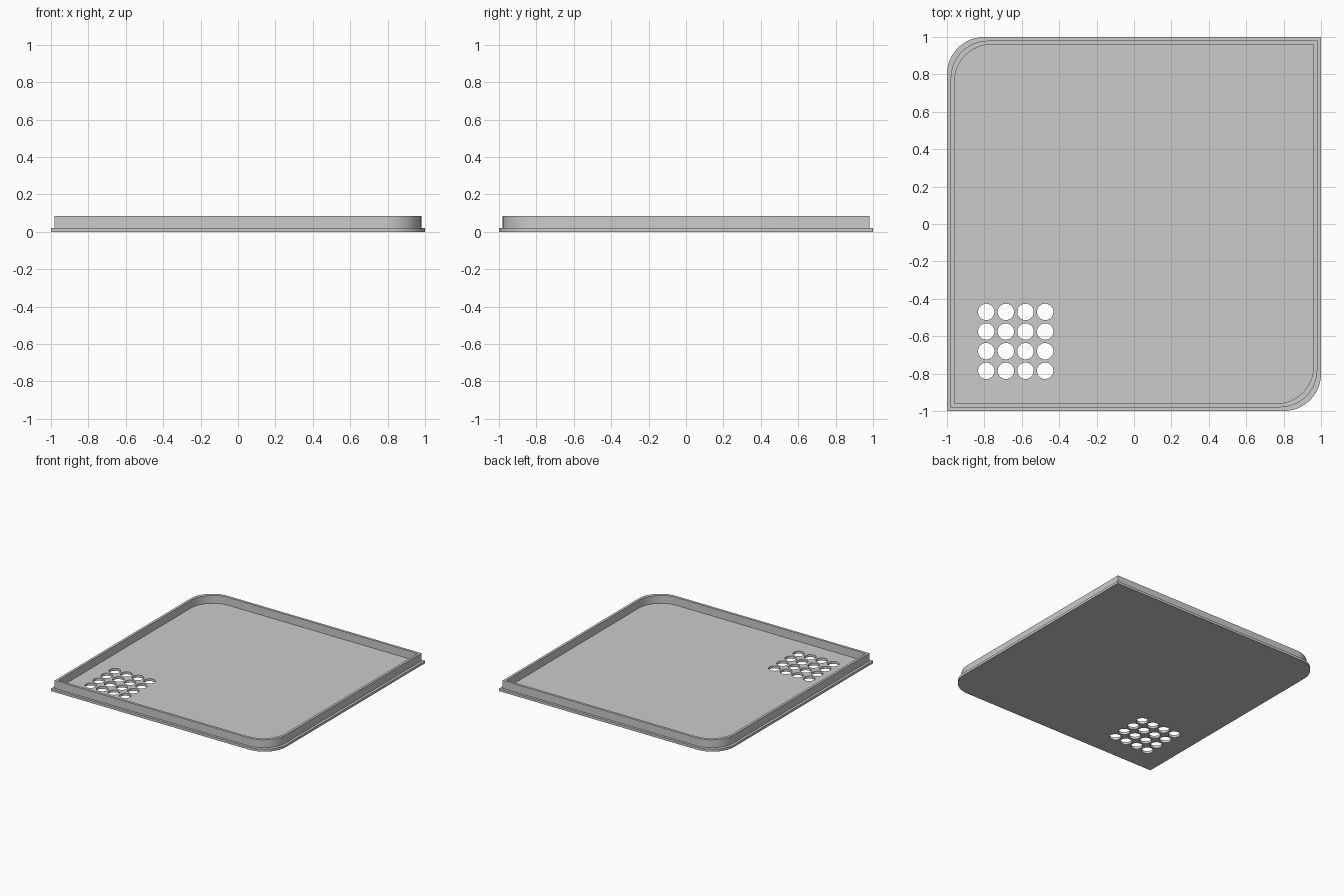
import bpy, bmesh, math

cube = bpy.data.objects.get("Cube")
if cube:
    bpy.data.objects.remove(cube, do_unlink=True)

# Single grey plastic
grey = bpy.data.materials.new("light_grey")
grey.use_nodes = True
colour = (0.6, 0.6, 0.6, 1.0)
grey.diffuse_color = colour
grey.node_tree.nodes["Principled BSDF"].inputs["Base Color"].default_value = colour


def arc(cx, cy, r, start, sweep, steps):
    return [(cx + r * math.cos(start + sweep * i / steps),
             cy + r * math.sin(start + sweep * i / steps)) for i in range(steps + 1)]


def outline(h, r=0.2):
    """Square of half-size h with two opposite rounded corners."""
    c = h - r
    return ([(-h, -h)] + arc(c, -c, r, -math.pi / 2, math.pi / 2, 20)
            + [(h, h)] + arc(-c, c, r, math.pi / 2, math.pi / 2, 20))


def extrude_outlines(name, loops, z0, z1):
    """Filled flat profile (inner loops become holes), extruded from z0 to z1."""
    curve = bpy.data.curves.new(name + "_profile", 'CURVE')
    curve.dimensions = '2D'
    curve.fill_mode = 'BOTH'
    curve.extrude = (z1 - z0) / 2
    for points in loops:
        spline = curve.splines.new('POLY')
        spline.points.add(len(points) - 1)
        for p, (x, y) in zip(spline.points, points):
            p.co = (x, y, 0, 1)
        spline.use_cyclic_u = True
    helper = bpy.data.objects.new(name + "_profile", curve)
    bpy.context.collection.objects.link(helper)
    graph = bpy.context.evaluated_depsgraph_get()
    mesh = bpy.data.meshes.new_from_object(helper.evaluated_get(graph))
    bpy.data.objects.remove(helper, do_unlink=True)
    bpy.data.curves.remove(curve)

    # Weld caps to the sides and lift into place
    bm = bmesh.new()
    bm.from_mesh(mesh)
    bmesh.ops.remove_doubles(bm, verts=bm.verts, dist=1e-5)
    bmesh.ops.translate(bm, verts=bm.verts, vec=(0, 0, (z0 + z1) / 2))
    bmesh.ops.recalc_face_normals(bm, faces=bm.faces)
    bm.to_mesh(mesh)
    bm.free()
    mesh.name = name
    mesh.materials.clear()
    mesh.materials.append(grey)
    obj = bpy.data.objects.new(name, mesh)
    bpy.context.collection.objects.link(obj)
    bpy.ops.object.select_all(action='DESELECT')
    obj.select_set(True)
    bpy.context.view_layer.objects.active = obj
    bpy.ops.object.shade_smooth_by_angle(angle=math.radians(30))
    return obj


# Base plate with a 4 x 4 grid of vent holes
holes = [arc(-0.79 + 0.105 * i, -0.785 + 0.105 * j, 0.044, 0, math.tau, 32)[:-1]
         for i in range(4) for j in range(4)]
extrude_outlines("base_plate", [outline(1.0)] + holes, 0.0, 0.02)

# Raised wall set in from the plate edge
extrude_outlines("rim_wall", [outline(0.98), outline(0.96)], 0.02, 0.085)
